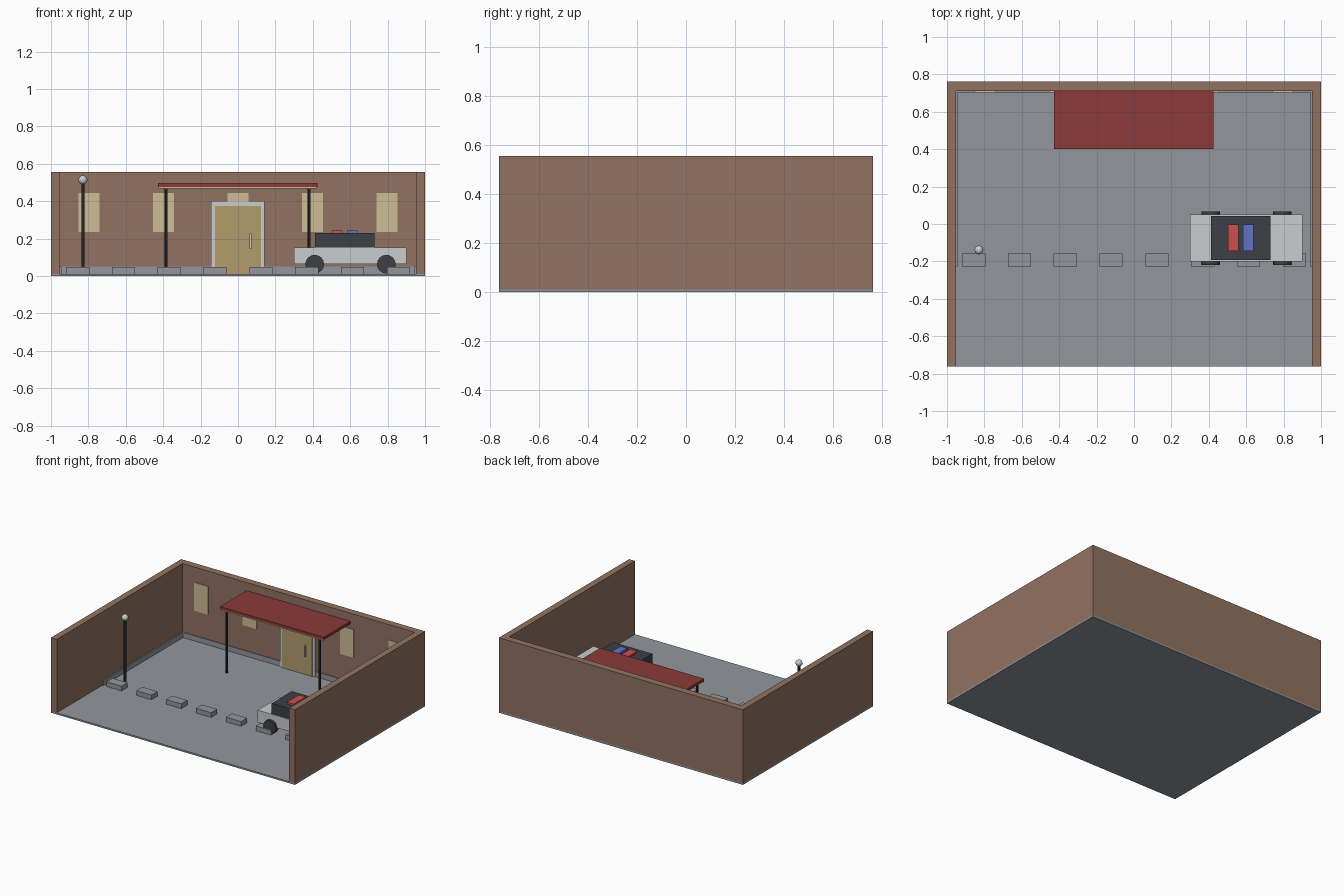
import bpy, math

if "Cube" in bpy.data.objects:
    bpy.data.objects.remove(bpy.data.objects["Cube"])


def srgb(*rgb):
    return tuple(((c / 255 + 0.055) / 1.055) ** 2.4 for c in rgb) + (1,)


def material(name, *rgb):
    m = bpy.data.materials.new(name)
    m.diffuse_color = srgb(*rgb)
    m.use_nodes = True
    m.node_tree.nodes["Principled BSDF"].inputs["Base Color"].default_value = m.diffuse_color
    return m


BROWN = material("brown_wall", 145, 114, 97)
GREY = material("pavement_grey", 147, 150, 157)
DARK = material("dark_grey", 60, 64, 70)
BLACK = material("black_metal", 34, 36, 40)
MAROON = material("canopy_red", 139, 58, 58)
RED = material("signal_red", 205, 78, 78)
BLUE = material("signal_blue", 100, 115, 200)
LIGHT = material("light_grey", 203, 204, 206)
CREAM = material("window_cream", 206, 189, 150)
GOLD = material("door_gold", 178, 156, 108)


def finish(name, mat):
    ob = bpy.context.object
    ob.name = name
    ob.data.materials.append(mat)
    return ob


def box(name, mat, x0, x1, y0, y1, z0, z1):
    bpy.ops.mesh.primitive_cube_add(
        size=1, location=((x0 + x1) / 2, (y0 + y1) / 2, (z0 + z1) / 2))
    bpy.context.object.scale = (x1 - x0, y1 - y0, z1 - z0)
    bpy.ops.object.transform_apply(location=False, rotation=False, scale=True)
    return finish(name, mat)


def cylinder(name, mat, r, depth, loc, sides=12, rot=(0, 0, 0)):
    bpy.ops.mesh.primitive_cylinder_add(
        vertices=sides, radius=r, depth=depth, location=loc, rotation=rot)
    bpy.ops.object.shade_smooth_by_angle()
    return finish(name, mat)


FLOOR = 0.012

# Floor and enclosing walls
box("floor", GREY, -1, 1, -0.762, 0.762, 0, FLOOR)
box("back_wall", BROWN, -0.952, 0.952, 0.71, 0.762, FLOOR, 0.556)
for s, side in ((-1, "left"), (1, "right")):
    x0, x1 = sorted((s * 0.952, s))
    box(side + "_wall", BROWN, x0, x1, -0.762, 0.762, FLOOR, 0.556)
    # Low kerb along the wall
    x0, x1 = sorted((s * 0.943, s * 0.952))
    box(side + "_kerb", GREY, x0, x1, -0.228, 0.71, FLOOR, 0.05)
box("back_kerb", GREY, -0.943, 0.943, 0.704, 0.71, FLOOR, 0.05)

# Windows on the back wall
for i in range(5):
    x = -0.797 + i * 0.3985
    box("window", CREAM, x - 0.057, x + 0.057, 0.704, 0.71, 0.235, 0.444)

# Door with frame and handle
box("door_frame", LIGHT, -0.144, 0.142, 0.699, 0.71, FLOOR, 0.4)
box("door", GOLD, -0.124, 0.122, 0.694, 0.7, FLOOR, 0.375)
box("door_handle", LIGHT, 0.062, 0.071, 0.684, 0.695, 0.145, 0.23)

# Canopy on two posts
box("canopy", MAROON, -0.428, 0.424, 0.4, 0.71, 0.476, 0.496)
box("canopy_trim", CREAM, -0.424, 0.42, 0.402, 0.41, 0.469, 0.476)
for x in (-0.384, 0.38):
    cylinder("canopy_post", BLACK, 0.008, 0.464, (x, 0.416, 0.244))

# Lamp post
cylinder("lamp_post", BLACK, 0.009, 0.49, (-0.829, -0.139, 0.257))
bpy.ops.mesh.primitive_uv_sphere_add(
    segments=12, ring_count=8, radius=0.024, location=(-0.829, -0.139, 0.514))
finish("lamp_bulb", LIGHT)
bpy.ops.object.shade_smooth_by_angle()

# Row of parking blocks
for i in range(8):
    x = -0.857 + i * 0.2449
    box("parking_block", GREY, x - 0.062, x + 0.062, -0.228, -0.157, FLOOR, 0.047)

# Patrol car
box("car_body", LIGHT, 0.3, 0.9, -0.2, 0.05, 0.063, 0.152)
box("car_cabin", DARK, 0.411, 0.73, -0.193, 0.042, 0.152, 0.23)
box("red_beacon", RED, 0.502, 0.558, -0.144, -0.002, 0.23, 0.244)
box("blue_beacon", BLUE, 0.582, 0.638, -0.144, -0.002, 0.23, 0.244)
for x in (0.41, 0.793):
    for y in (-0.198, 0.048):
        cylinder("car_wheel", DARK, 0.05, 0.04, (x, y, 0.063), 16,
                 (math.pi / 2, 0, 0))
